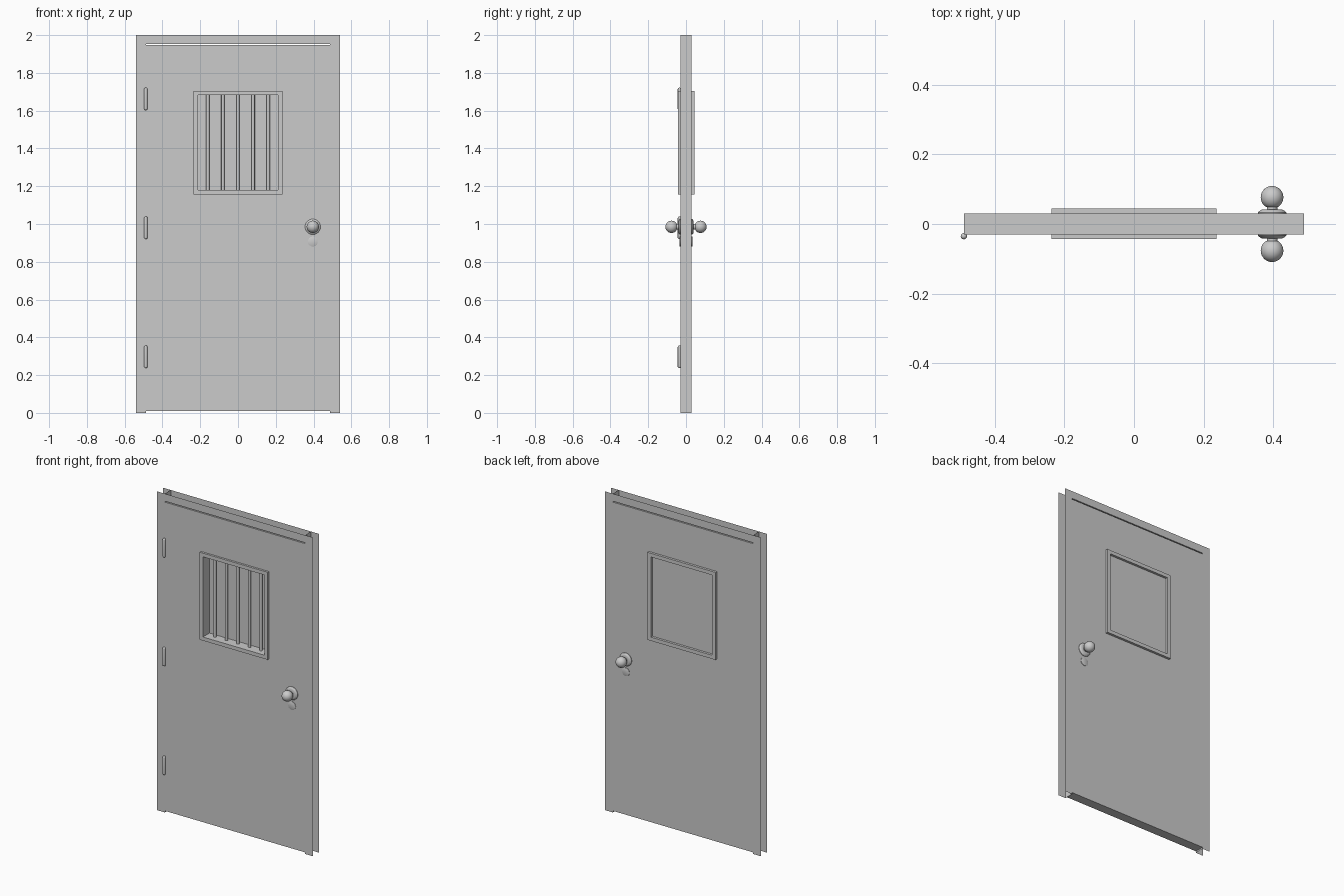
import bpy, bmesh, math
from mathutils import Matrix

if "Cube" in bpy.data.objects:
    bpy.data.objects.remove(bpy.data.objects["Cube"])

W, JX, D, HEAD = 0.54, 0.487, 0.03, 1.953


def finish(name, bm, smooth=False):
    me = bpy.data.meshes.new(name)
    bm.to_mesh(me)
    bm.free()
    ob = bpy.data.objects.new(name, me)
    bpy.context.collection.objects.link(ob)
    if smooth:
        bpy.ops.object.select_all(action='DESELECT')
        ob.select_set(True)
        bpy.context.view_layer.objects.active = ob
        bpy.ops.object.shade_smooth_by_angle(angle=math.radians(35))
    return ob


def sheets(name, quads):
    bm = bmesh.new()
    for q in quads:
        bm.faces.new([bm.verts.new(p) for p in q])
    bmesh.ops.remove_doubles(bm, verts=bm.verts, dist=1e-5)
    return finish(name, bm)


def ring(name, outer, inner, y0, y1):
    """Rectangular slab with a rectangular hole; rects are (half width, z0, z1)."""
    def loop(bm, r, y):
        w, a, b = r
        return [bm.verts.new(p) for p in ((-w, y, a), (w, y, a), (w, y, b), (-w, y, b))]
    bm = bmesh.new()
    loops = [loop(bm, outer, y0), loop(bm, outer, y1), loop(bm, inner, y1), loop(bm, inner, y0)]
    for k in range(4):
        a, b = loops[k], loops[(k + 1) % 4]
        for i in range(4):
            j = (i + 1) % 4
            bm.faces.new((a[i], a[j], b[j], b[i]))
    bmesh.ops.recalc_face_normals(bm, faces=bm.faces)
    return finish(name, bm)


def box(name, x, y0, y1, z0, z1):
    bm = bmesh.new()
    m = Matrix.Translation((0, (y0 + y1) / 2, (z0 + z1) / 2)) @ Matrix.Diagonal((2 * x, y1 - y0, z1 - z0, 1))
    bmesh.ops.create_cube(bm, size=1, matrix=m)
    return finish(name, bm)


def lathe(name, profile, loc, rot=Matrix(), seg=24):
    """Spin (radius, height) points about z, then rotate and place."""
    bm = bmesh.new()
    vs = [bm.verts.new((r, 0, h)) for r, h in profile]
    es = [bm.edges.new(p) for p in zip(vs, vs[1:])]
    bmesh.ops.spin(bm, geom=vs + es, cent=(0, 0, 0), axis=(0, 0, 1),
                   angle=2 * math.pi, steps=seg)
    bmesh.ops.remove_doubles(bm, verts=bm.verts, dist=1e-5)
    bmesh.ops.recalc_face_normals(bm, faces=bm.faces)
    bm.transform(Matrix.Translation(loc) @ rot)
    return finish(name, bm, True)


# Thin sheet frame: faces front and back, jamb linings, head lining, open outside
quads = []
for y in (-D, D):
    def face(x0, x1, z0, z1):
        q = [(x0, y, z0), (x1, y, z0), (x1, y, z1), (x0, y, z1)]
        return q if y < 0 else q[::-1]
    quads += [face(-W, -JX, 0, HEAD), face(JX, W, 0, HEAD),
              face(-W, -JX, HEAD, 2), face(-JX, JX, HEAD, 2), face(JX, W, HEAD, 2)]
for x in (-JX, JX):
    for z0, z1 in ((0, HEAD), (HEAD, 2)):
        q = [(x, -D, z0), (x, D, z0), (x, D, z1), (x, -D, z1)]
        quads.append(q if x > 0 else q[::-1])
quads.append([(-JX, -D, HEAD), (-JX, D, HEAD), (JX, D, HEAD), (JX, -D, HEAD)])
sheets("door_frame", quads)

# Door leaf with window opening, window trim and pane
ring("door_leaf", (JX, 0.01, 1.947), (0.225, 1.167, 1.694), -D, D)
ring("window_trim", (0.236, 1.156, 1.705), (0.213, 1.179, 1.682), -0.043, 0.045)
box("window_pane", 0.214, 0.022, 0.03, 1.178, 1.683)

# Window bars
for i in range(5):
    lathe("window_bar", [(0, 1.175), (0.009, 1.175), (0.009, 1.686), (0, 1.686)],
          (-0.16 + 0.08 * i, 0, 0), seg=12)

# Rounded hinge barrels
r, h = 0.009, 0.06
arc = [(r * math.cos(a), r * math.sin(a)) for a in (math.radians(18 * k) for k in range(6))]
capsule = [(x, -(h - r) - z) for x, z in reversed(arc)] + [(x, h - r + z) for x, z in arc]
for z in (0.297, 0.98, 1.662):
    lathe("hinge", capsule, (-0.488, -0.035, z), seg=16)

# Knobs with rosettes and lock discs on both sides
R, c = 0.0325, 0.0465
ball = [(R * math.sin(a), c - R * math.cos(a)) for a in (math.pi * k / 16 for k in range(3, 17))]
knob = [(0, 0), (0.041, 0), (0.041, 0.003), (0.034, 0.009), (0.030, 0.011),
        (0.015, 0.011), (0.015, 0.019)] + ball
disc = [(0, 0), (0.026, 0), (0.026, 0.003), (0.024, 0.004), (0, 0.004)]
for s in (-1, 1):
    rot = Matrix.Rotation(-s * math.pi / 2, 4, 'X')
    lathe("knob", knob, (0.396, s * D, 0.985), rot, 32)
    lathe("lock_disc", disc, (0.396, s * D, 0.907), rot, 24)
